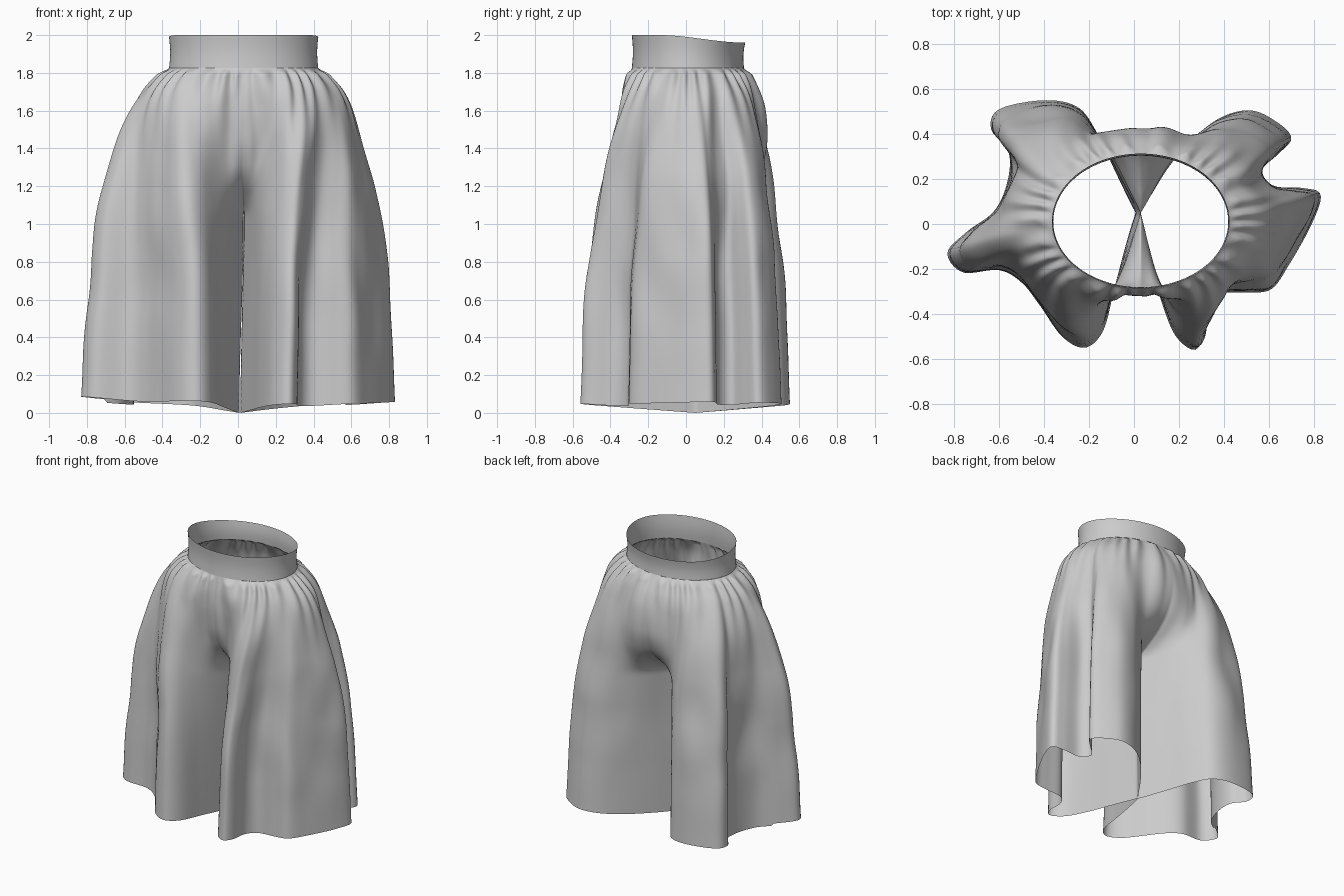
import bpy, bmesh, math
from mathutils import Vector, noise

if "Cube" in bpy.data.objects:
    bpy.data.objects.remove(bpy.data.objects["Cube"])

CX, CY = 0.03, 0.01          # waist centre
WAIST_Z = 1.825
COLS = 160                   # columns per leg

# hem outlines seen from above: crotch, front fold, side fold, back fold, crotch
HEM_LEFT = [(.03, .05), (-.03, -.13), (-.085, -.3), (-.14, -.48), (-.22, -.55), (-.32, -.5),
            (-.42, -.36), (-.5, -.26), (-.6, -.205), (-.76, -.215), (-.83, -.13), (-.75, -.04),
            (-.62, .06), (-.56, .2), (-.56, .33), (-.635, .42), (-.6, .51), (-.4, .55),
            (-.25, .52), (-.16, .41), (-.08, .26), (.03, .05)]
HEM_RIGHT = [(.03, .05), (.08, -.15), (.12, -.33), (.18, -.49), (.265, -.56), (.31, -.5),
             (.32, -.38), (.38, -.31), (.5, -.305), (.61, -.29), (.69, -.18), (.79, 0), (.83, .13),
             (.75, .16), (.62, .17), (.57, .24), (.64, .31), (.7, .38), (.64, .45), (.52, .505),
             (.38, .47), (.25, .36), (.14, .22), (.03, .05)]
# how far the cloth has travelled from waist to hem at each height
OUTER = [(0, 1), (.6, .93), (1, .82), (1.2, .75), (1.4, .63), (1.6, .45), (1.7, .31), (1.825, 0)]
SEAM = [(0, 1), (.9, 1), (1.05, 1), (1.1, .82), (1.2, .47), (1.3, .25), (1.45, .09), (1.65, .01), (1.825, 0)]
# how much the cloth still follows the round hips instead of the hem folds
ROUND = [(0, 0), (.6, .04), (1, .15), (1.3, .32), (1.5, .5), (1.7, .75), (1.825, 1)]


def smooth(t):
    t = max(0.0, min(1.0, t))
    return t * t * (3 - 2 * t)


def curve(table, x):
    """Smooth monotone interpolation of a small table."""
    n = len(table)
    sl = [(table[i + 1][1] - table[i][1]) / (table[i + 1][0] - table[i][0]) for i in range(n - 1)]
    tan = [sl[0]] + [0 if a * b <= 0 else 2 * a * b / (a + b) for a, b in zip(sl, sl[1:])] + [sl[-1]]
    for i in range(n - 1):
        if x <= table[i + 1][0] or i == n - 2:
            h = table[i + 1][0] - table[i][0]
            t = max(0, min(1, (x - table[i][0]) / h))
            a, b = table[i][1], table[i + 1][1]
            return (a * (1 + 2 * t) * (1 - t) ** 2 + h * tan[i] * t * (1 - t) ** 2
                    + b * t * t * (3 - 2 * t) + h * tan[i + 1] * t * t * (t - 1))


def resample(pts, n):
    """Catmull-Rom through the points, evenly spaced by length."""
    p = [Vector(q) for q in pts]
    p = [2 * p[0] - p[1]] + p + [2 * p[-1] - p[-2]]
    fine = []
    for i in range(1, len(p) - 2):
        for k in range(20):
            t = k / 20
            fine.append(.5 * (2 * p[i] + (p[i + 1] - p[i - 1]) * t
                              + (2 * p[i - 1] - 5 * p[i] + 4 * p[i + 1] - p[i + 2]) * t * t
                              + (3 * p[i] - p[i - 1] - 3 * p[i + 1] + p[i + 2]) * t ** 3))
    fine.append(p[-2])
    dist = [0]
    for a, b in zip(fine, fine[1:]):
        dist.append(dist[-1] + (b - a).length)
    out, j = [], 0
    for i in range(n + 1):
        d = dist[-1] * i / n
        while j < len(fine) - 2 and dist[j + 1] < d:
            j += 1
        out.append(fine[j].lerp(fine[j + 1], (d - dist[j]) / (dist[j + 1] - dist[j])))
    return out


def add_grid(bm, rows, flip=False):
    vs = [[bm.verts.new(p) for p in r] for r in rows]
    for a, b in zip(vs, vs[1:]):
        for i in range(len(a) - 1):
            q = (a[i], a[i + 1], b[i + 1], b[i])
            bm.faces.new(q[::-1] if flip else q)


def finish(bm, name):
    bmesh.ops.remove_doubles(bm, verts=bm.verts, dist=0.0008)
    for f in bm.faces:
        f.smooth = True
    me = bpy.data.meshes.new(name)
    bm.to_mesh(me)
    bm.free()
    ob = bpy.data.objects.new(name, me)
    bpy.context.collection.objects.link(ob)
    return ob


def leg_rows(hem_pts, side):
    hem = resample(hem_pts, COLS)
    levels = [WAIST_Z * (1 - (i / 68) ** 1.4) for i in range(69)]
    rows = []
    for z in levels:
        row = []
        down = WAIST_Z - z
        wo, ws, rnd = curve(OUTER, z), curve(SEAM, z), curve(ROUND, z)
        for i, h in enumerate(hem):
            u = i / COLS
            ang = -math.pi / 2 + side * math.pi * u
            rad = Vector((math.cos(ang), math.sin(ang)))
            waist = Vector((CX + .395 * rad.x, CY + .297 * rad.y))
            hip = Vector((CX - .02 * wo + (.395 + .42 * wo) * rad.x,
                          CY + (.297 + .26 * wo) * rad.y))
            edge = min(u, 1 - u)
            s = 1 - smooth(edge / (.2 if u > .5 else .17))
            # side cloth falls into folds, centre cloth runs under the crotch
            outer = waist.lerp(h, wo).lerp(hip, rnd)
            body = hip if u > .5 else waist.lerp(hip, .35)
            p = outer.lerp(body.lerp(h, ws), s)
            # gathers under the waistband and soft creases lower down
            phase = u * 15 * math.tau + 1.6 * math.sin(u * 23 + side) + 2 * side * u
            amp = smooth(down / .035) * math.exp(-down / .16)
            g = .017 * amp * math.sin(phase) + .014 * amp
            crease = noise.noise(Vector((ang * 4, z * 2.5, side * 3)))
            g += .025 * crease * smooth(down / .2) * smooth(z / .8)
            p += rad * g * smooth(edge / .05)
            # inner leg seams part slightly toward the hem
            t = smooth((1.04 - z) / 1.04)
            p.x += s * t * (side * .003 - .02)
            hem_z = .13 * (h - Vector((.03, .05))).length * (.75 if h.y > 0 or side > 0 else 1)
            row.append((p.x, p.y, z + hem_z * .75 * (1 - z / WAIST_Z)))
        rows.append(row)
    return rows


# gathered wide legs joined along the centre seam
bm = bmesh.new()
add_grid(bm, leg_rows(HEM_LEFT, -1))
add_grid(bm, leg_rows(HEM_RIGHT, 1), flip=True)
finish(bm, "gathered_legs")

# waistband, lower at the back
bm = bmesh.new()
band = []
for k in range(7):
    t = k / 6
    row = []
    for i in range(97):
        a = math.tau * i / 96
        c, sn = math.cos(a), math.sin(a)
        pinch = .006 * math.sin(math.pi * t)
        rx, ry = .395 - pinch, .297 - pinch
        y = CY + ry * sn + .006 * t * smooth(sn)
        top = 2.0 - .04 * smooth((sn + .5) / 1.5)
        row.append((CX + rx * c, y, WAIST_Z + (top - WAIST_Z) * t))
    band.append(row)
add_grid(bm, band)
finish(bm, "waistband")
